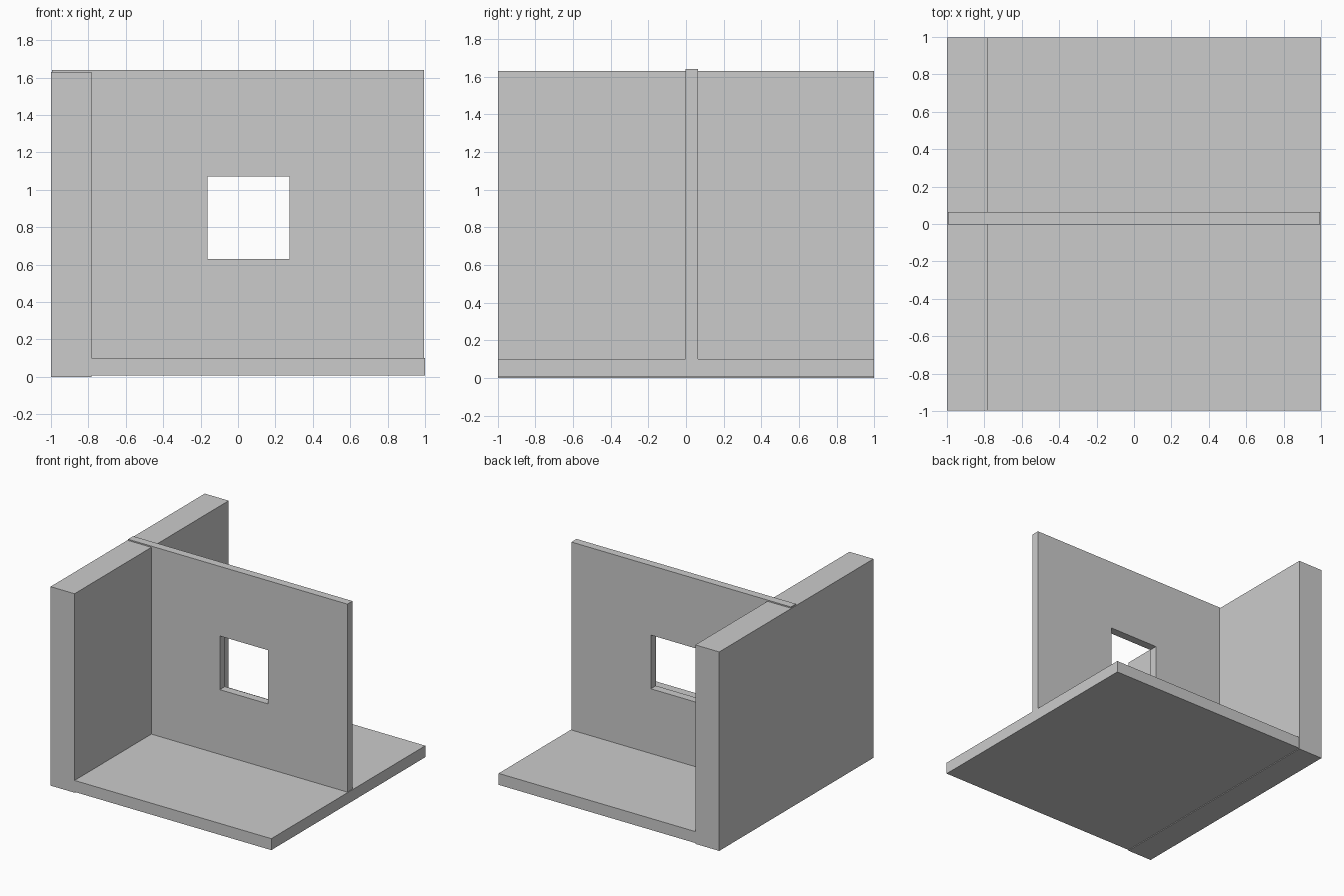
import bpy

if "Cube" in bpy.data.objects:
    bpy.data.objects.remove(bpy.data.objects["Cube"])


def box(name, lo, hi):
    """Axis-aligned box from its low and high corners."""
    centre = [(a + b) / 2 for a, b in zip(lo, hi)]
    bpy.ops.mesh.primitive_cube_add(size=1, location=centre)
    obj = bpy.context.object
    obj.name = name
    obj.scale = [b - a for a, b in zip(lo, hi)]
    bpy.ops.object.transform_apply(location=False, rotation=False, scale=True)
    return obj


# Floor slab, running into the thick side wall
box("floor", (-0.96, -0.997, 0.006), (1.0, 0.997, 0.10))

# Thick side wall on the left
box("side_wall", (-1.0, -0.998, 0.0), (-0.783, 0.998, 1.63))

# Thin partition across the middle, sunk slightly into the floor
partition = box("partition_wall", (-0.994, -0.003, 0.06), (0.994, 0.063, 1.64))

# Square window opening through the partition
cutter = box("window_cutter", (-0.163, -0.2, 0.63), (0.275, 0.3, 1.07))
cutter.hide_render = True
cutter.display_type = 'WIRE'
cut = partition.modifiers.new("window", 'BOOLEAN')
cut.operation = 'DIFFERENCE'
cut.solver = 'EXACT'
cut.object = cutter
